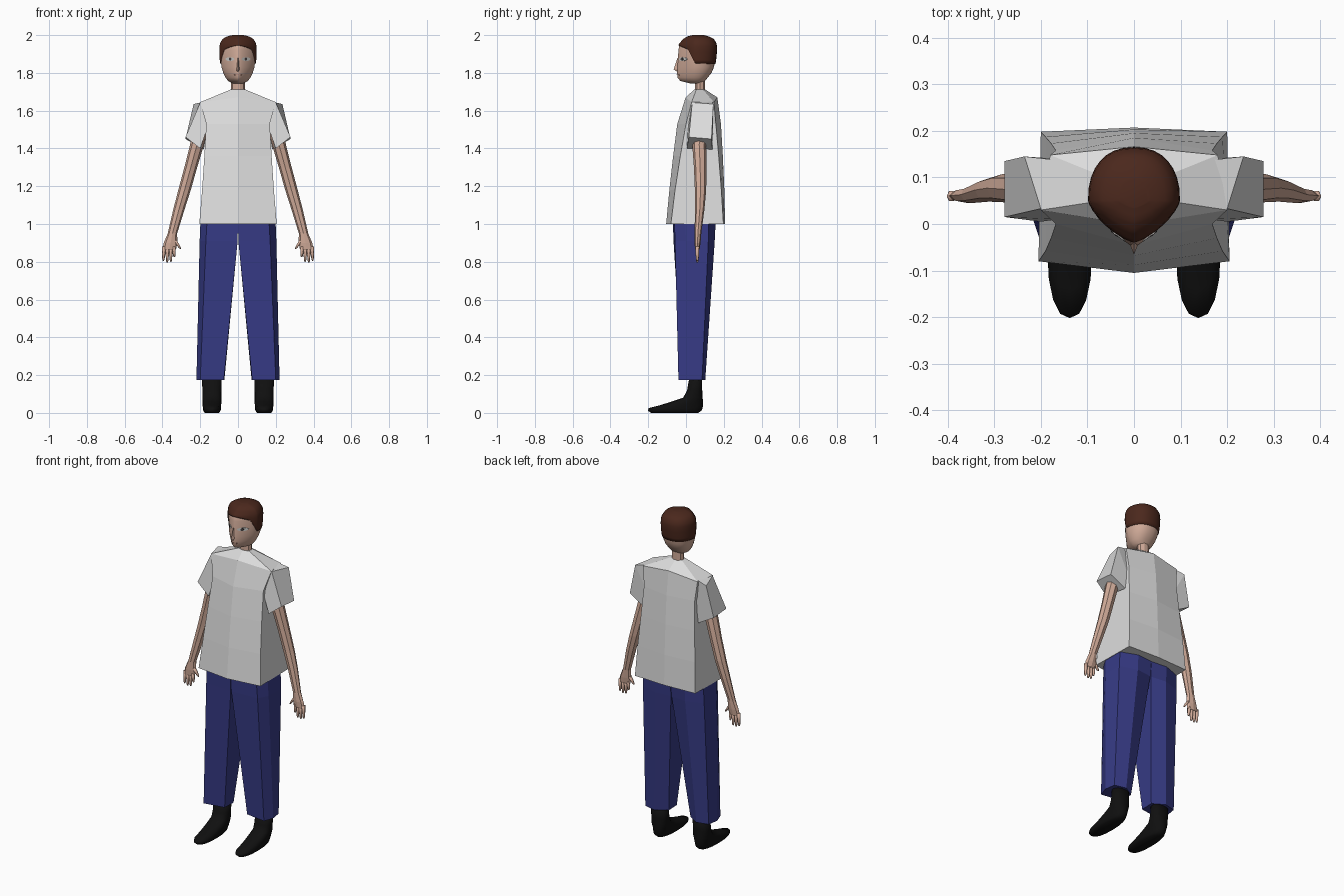
import bpy, bmesh, math
from mathutils import Vector

if "Cube" in bpy.data.objects:
    bpy.data.objects.remove(bpy.data.objects["Cube"])


def material(name, rgb):
    m = bpy.data.materials.new(name)
    m.diffuse_color = (*rgb, 1)
    m.use_nodes = True
    m.node_tree.nodes["Principled BSDF"].inputs["Base Color"].default_value = m.diffuse_color
    return m


SKIN = material("skin", (0.64, 0.41, 0.32))
SHIRT = material("light grey cloth", (0.72, 0.72, 0.72))
PANTS = material("blue cloth", (0.038, 0.044, 0.24))
BOOT = material("black leather", (0.005, 0.005, 0.005))
HAIR = material("brown hair", (0.07, 0.021, 0.012))
WHITE = material("eye white", (0.6, 0.6, 0.58))
IRIS = material("dark iris", (0.06, 0.05, 0.05))
LIP = material("lip", (0.42, 0.22, 0.18))


def loft(name, rings, mat, smooth=False, mirror=False, caps=(True, True)):
    """Skin a list of equal-length point rings into one mesh."""
    bm = bmesh.new()
    vs = [[bm.verts.new(p) for p in r] for r in rings]
    n = len(rings[0])
    for a, b in zip(vs, vs[1:]):
        for i in range(n):
            j = (i + 1) % n
            bm.faces.new((a[i], a[j], b[j], b[i]))
    if caps[0]:
        bm.faces.new(vs[0][::-1])
    if caps[1]:
        bm.faces.new(vs[-1])
    bmesh.ops.recalc_face_normals(bm, faces=bm.faces)
    for f in bm.faces:
        f.smooth = smooth
    me = bpy.data.meshes.new(name)
    bm.to_mesh(me)
    bm.free()
    me.materials.append(mat)
    ob = bpy.data.objects.new(name, me)
    bpy.context.collection.objects.link(ob)
    if mirror:
        ob.modifiers.new("mirror", 'MIRROR').use_mirror_merge = False
    return ob


def power(v, e):
    return math.copysign(abs(v) ** e, v)


def oval(cx, cy, z, rx, ry, n, e=1.0):
    return [(cx + rx * power(math.cos(math.tau * i / n), e),
             cy + ry * power(math.sin(math.tau * i / n), e), z) for i in range(n)]


# Shirt body: z, front centre y, front corner x/y, back corner x/y, back centre y
shirt = []
for z, dz, fc, fx, fy, bx, by, bc in [
        (1.0, 0, -.105, .205, -.08, .2, .198, .207),
        (1.18, 0, -.088, .19, -.058, .19, .187, .203),
        (1.36, 0, -.068, .178, -.03, .178, .173, .195),
        (1.53, 0, -.046, .168, 0, .168, .158, .185),
        (1.67, .025, -.002, .2, .03, .18, .148, .166),
        (1.713, 0, .045, .036, .055, .036, .09, .1)]:
    shirt.append([(0, fc, z), (fx, fy, z - dz), (bx, by, z - dz),
                  (0, bc, z), (-bx, by, z - dz), (-fx, fy, z - dz)])
loft("shirt", shirt, SHIRT)

# Sleeves: top front, top back, bottom back, bottom front
loft("sleeves", [
    [(.1, .04, 1.665), (.1, .13, 1.665), (.13, .13, 1.48), (.13, .03, 1.48)],
    [(.2, .033, 1.643), (.235, .145, 1.635), (.165, .14, 1.5), (.165, .01, 1.5)],
    [(.278, .015, 1.46), (.278, .135, 1.45), (.18, .14, 1.395), (.2, .005, 1.4)],
], SHIRT, mirror=True)

# Trouser legs
loft("trouser_legs", [
    [(.075, -.02, .175), (.2, -.04, .175), (.22, .02, .175),
     (.21, .085, .175), (.14, .102, .175), (.072, .06, .175)],
    [(.002, -.066, .91), (.17, -.058, .91), (.203, 0, .91),
     (.203, .118, .91), (.1, .152, .91), (.002, .14, .91)],
    [(0, -.07, 1.03), (.163, -.062, 1.03), (.198, -.005, 1.03),
     (.198, .12, 1.03), (.1, .158, 1.03), (0, .15, 1.03)],
], PANTS, mirror=True)

# Boots: stacked ovals, the toe reaching forward near the ground
boot = []
for z, toe, heel, w in [(0, -.185, .065, .038), (.012, -.202, .082, .046),
                        (.025, -.198, .088, .048), (.04, -.14, .09, .049),
                        (.06, -.075, .09, .05), (.08, -.015, .088, .051),
                        (.12, .006, .086, .051), (.19, .018, .085, .052)]:
    boot.append(oval(.138, (toe + heel) / 2, z, w, (heel - toe) / 2, 16, .85))
loft("boots", boot, BOOT, smooth=True, mirror=True)

# Arms and palms
arm = [(1.53, .19, .075, .037, .04), (1.42, .217, .07, .037, .037),
       (1.3, .25, .075, .034, .033), (1.18, .283, .077, .033, .03),
       (1.08, .312, .073, .03, .025), (.95, .347, .063, .025, .018),
       (.9, .357, .061, .036, .016), (.865, .364, .06, .036, .012)]
loft("arms", [oval(cx, cy, z, rx, ry, 8) for z, cx, cy, rx, ry in arm],
     SKIN, mirror=True)

# Fingers and thumb: base and tip
for k, (a, b) in enumerate([((.392, .88), (.395, .805)), ((.374, .88), (.375, .797)),
                            ((.357, .88), (.355, .8)), ((.34, .88), (.337, .825)),
                            ((.335, .915), (.304, .868))]):
    rings = []
    for t, r in [(0, .01), (.55, .0085), (.9, .006), (1, .003)]:
        rings.append(oval(a[0] + (b[0] - a[0]) * t, .06, a[1] + (b[1] - a[1]) * t, r, r * 1.2, 6))
    loft("thumb" if k == 4 else f"finger_{k + 1}", rings, SKIN, smooth=True, mirror=True)

# Neck
loft("neck", [oval(0, .075, z, .036, .028, 10) for z in (1.69, 1.79)], SKIN)

# Head: z, half width, front y, back y
HEAD = [(1.745, .03, .02, .09), (1.757, .052, -.03, .1), (1.775, .066, -.045, .115),
        (1.8, .078, -.047, .135), (1.83, .087, -.048, .148), (1.87, .092, -.043, .155),
        (1.92, .094, -.04, .16), (1.95, .092, -.034, .158), (1.975, .077, -.012, .143),
        (1.988, .055, .01, .118), (1.995, .025, .04, .09)]
MID, POINTED, ROUND = .05, 1.35, 2.3


def head_size(z):
    for a, b in zip(HEAD, HEAD[1:]):
        if z <= b[0]:
            t = max(0, (z - a[0]) / (b[0] - a[0]))
            return [a[i] + (b[i] - a[i]) * t for i in (1, 2, 3)]
    return HEAD[-1][1:]


def head_point(a, z, grow=0.0):
    """Point of the head section: a wedge in front, rounded behind."""
    w, front, back = head_size(z)
    c, s = math.cos(a), math.sin(a)
    e = 2 / (POINTED if s < 0 else ROUND)
    depth = (MID - front if s < 0 else back - MID) + grow
    return Vector(((w + grow) * power(c, e), MID + depth * power(s, e), z))


def face_y(x, z):
    w, front, _ = head_size(z)
    return MID - (MID - front) * (1 - abs(x / w) ** POINTED) ** (1 / POINTED)


N = 32
ANGLES = [math.tau * i / N for i in range(N)]
loft("head", [[head_point(a, row[0]) for a in ANGLES] for row in HEAD], SKIN, smooth=True)


# Hair: shell over the skull, whose lower edge rises over the forehead
def hairline(s):
    pts = [(-1, 1.945), (-.5, 1.92), (-.3, 1.87), (0, 1.85), (1, 1.847)]
    for (s0, z0), (s1, z1) in zip(pts, pts[1:]):
        if s <= s1 + 1e-6:
            return z0 + (z1 - z0) * (s - s0) / (s1 - s0)
    return pts[-1][1]


hair = []
for k in range(-1, 13):
    t = math.sin(max(k, 0) / 12 * math.pi / 2)
    ring = []
    for a in ANGLES:
        low = hairline(math.sin(a))
        p = head_point(a, low + (1.995 - low) * t, -.003 if k < 0 else .005)
        p.z += .005 * t
        ring.append(p)
    hair.append(ring)
loft("hair", hair, HAIR, smooth=True, caps=(False, True))

# Nose: wedge from brow to tip
loft("nose", [[(-.014, -.03, 1.806), (0, -.05, 1.808), (.014, -.03, 1.806)],
              [(-.013, -.034, 1.817), (0, -.066, 1.818), (.013, -.034, 1.817)],
              [(-.005, -.036, 1.878), (0, -.045, 1.88), (.005, -.036, 1.878)]], SKIN)


# Eyes and mouth: thin plates laid on the face
def plate(name, cx, cz, rx, rz, mat, lift, mirror=True):
    rings = []
    for up in (0, lift):
        rings.append([(x, face_y(x, z) - up, z)
                      for x, z, _ in [(cx + rx * math.cos(math.tau * i / 12),
                                       cz + rz * math.sin(math.tau * i / 12), 0)
                                      for i in range(12)]])
    loft(name, rings, mat, mirror=mirror)


plate("eye_whites", .043, 1.873, .024, .01, WHITE, .003)
plate("irises", .042, 1.873, .007, .008, IRIS, .005)
plate("mouth", 0, 1.789, .022, .004, LIP, .003, mirror=False)
